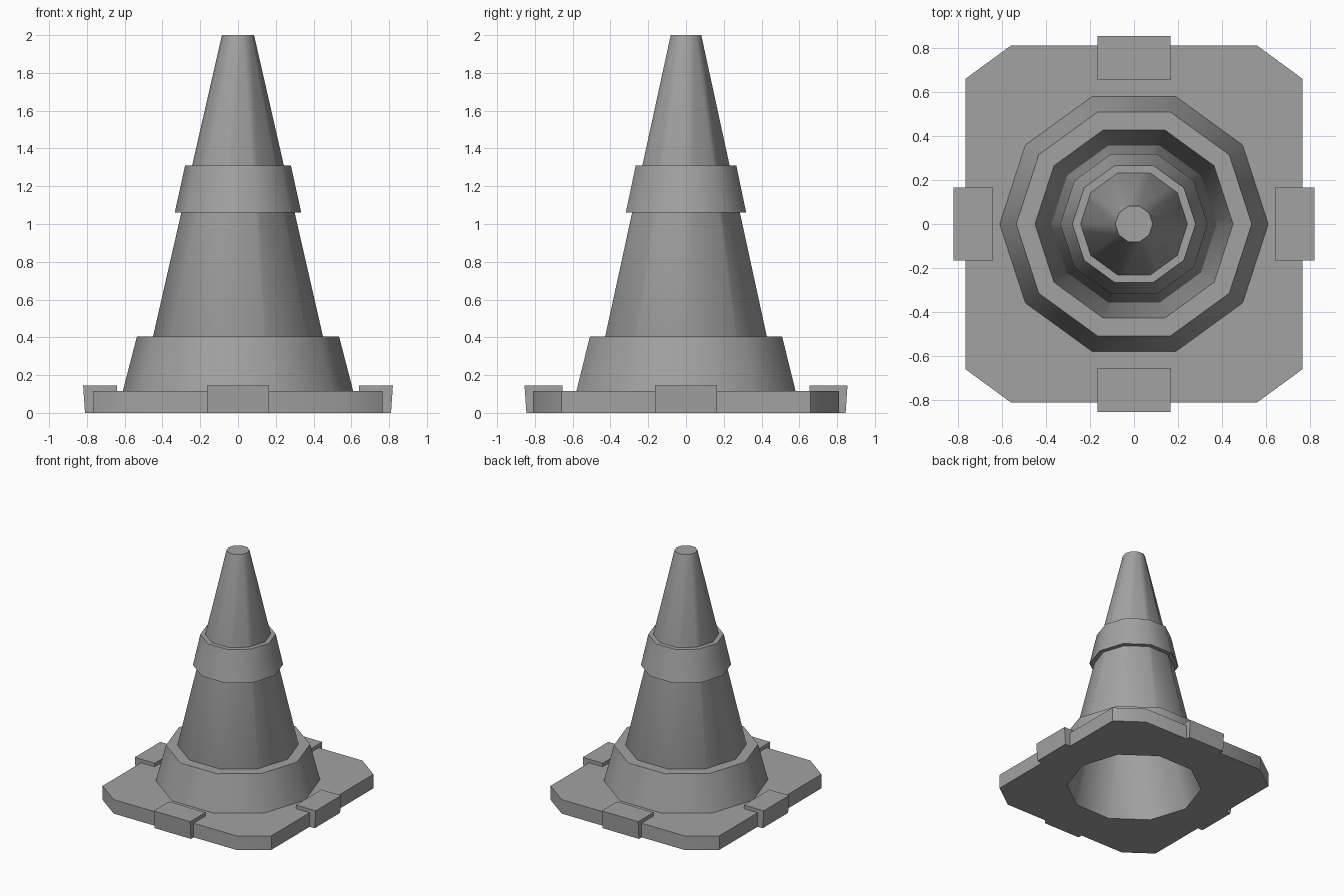
import bpy
import bmesh
import math
from mathutils import Matrix

cube = bpy.data.objects.get("Cube")
if cube:
    bpy.data.objects.remove(cube, do_unlink=True)

SIDES = 10
GREY = (0.36, 0.36, 0.36, 1.0)

grey = bpy.data.materials.new("plain grey")
grey.use_nodes = True
grey.diffuse_color = GREY
grey.node_tree.nodes["Principled BSDF"].inputs["Base Color"].default_value = GREY


def finish(bm, name, smooth=True):
    """Turn a bmesh into a named, coloured object."""
    bmesh.ops.recalc_face_normals(bm, faces=bm.faces)
    mesh = bpy.data.meshes.new(name)
    bm.to_mesh(mesh)
    bm.free()
    mesh.materials.append(grey)
    obj = bpy.data.objects.new(name, mesh)
    bpy.context.collection.objects.link(obj)
    if smooth:
        bpy.ops.object.select_all(action="DESELECT")
        obj.select_set(True)
        bpy.context.view_layer.objects.active = obj
        bpy.ops.object.shade_smooth_by_angle(angle=math.radians(40))
    return obj


def ring(bm, radius, z):
    """Ten-sided ring of vertices with a corner on the x axis."""
    angles = [math.tau * i / SIDES for i in range(SIDES)]
    return [bm.verts.new((radius * math.cos(a), radius * math.sin(a), z)) for a in angles]


def lathe(name, profile, closed):
    """Sweep a profile round z; either join its ends or cap them."""
    bm = bmesh.new()
    rings = [ring(bm, r, z) for r, z in profile]
    pairs = list(zip(rings, rings[1:]))
    if closed:
        pairs.append((rings[-1], rings[0]))
    else:
        bm.faces.new(rings[0])
        bm.faces.new(rings[-1])
    for low, high in pairs:
        for i in range(SIDES):
            j = (i + 1) % SIDES
            bm.faces.new((low[i], low[j], high[j], high[i]))
    return finish(bm, name)


# Base plate: cut-corner slab with a ten-sided opening
bm = bmesh.new()
quarter = [(0.765, 0.66), (0.56, 0.81)]
outline = []
for sx, sy in ((1, 1), (-1, 1), (-1, -1), (1, -1)):
    corner = quarter if sx * sy > 0 else quarter[::-1]
    outline += [bm.verts.new((sx * x, sy * y, 0)) for x, y in corner]
for loop in (outline, ring(bm, 0.505, 0)):
    for a, b in zip(loop, loop[1:] + loop[:1]):
        bm.edges.new((a, b))
bmesh.ops.triangle_fill(bm, use_beauty=True, use_dissolve=False, edges=bm.edges[:])
top = bmesh.ops.extrude_face_region(bm, geom=bm.faces[:], use_keep_orig=True)
bmesh.ops.translate(bm, vec=(0, 0, 0.115),
                    verts=[g for g in top["geom"] if isinstance(g, bmesh.types.BMVert)])
finish(bm, "base_plate")

# Hollow cone with a closed tip
lathe("cone_body", [(0.06, 1.94), (0.505, 0), (0.531, 0.05), (0.085, 2.0)], closed=False)

# Raised bands round the cone
lathe("lower_skirt", [(0.52, 0.1), (0.61, 0.115), (0.535, 0.405), (0.44, 0.405)], closed=True)
lathe("upper_collar", [(0.29, 1.06), (0.335, 1.06), (0.28, 1.31), (0.235, 1.31)], closed=True)

# Edge blocks, slightly flared at the top of their outer side
blocks = [("front_block", -90, 0.655, 0.855), ("left_block", 0, 0.64, 0.82),
          ("back_block", 90, 0.655, 0.855), ("right_block", 180, 0.64, 0.82)]
for name, turn, inner, outer in blocks:
    bm = bmesh.new()
    bmesh.ops.create_cube(bm, size=1)
    for v in bm.verts:
        is_top = v.co.z > 0
        edge = outer if is_top else outer - 0.01
        v.co.x = edge if v.co.x > 0 else inner
        v.co.y *= 0.33
        v.co.z = 0.145 if is_top else 0
    bm.transform(Matrix.Rotation(math.radians(turn), 4, "Z"))
    finish(bm, name, smooth=False)
